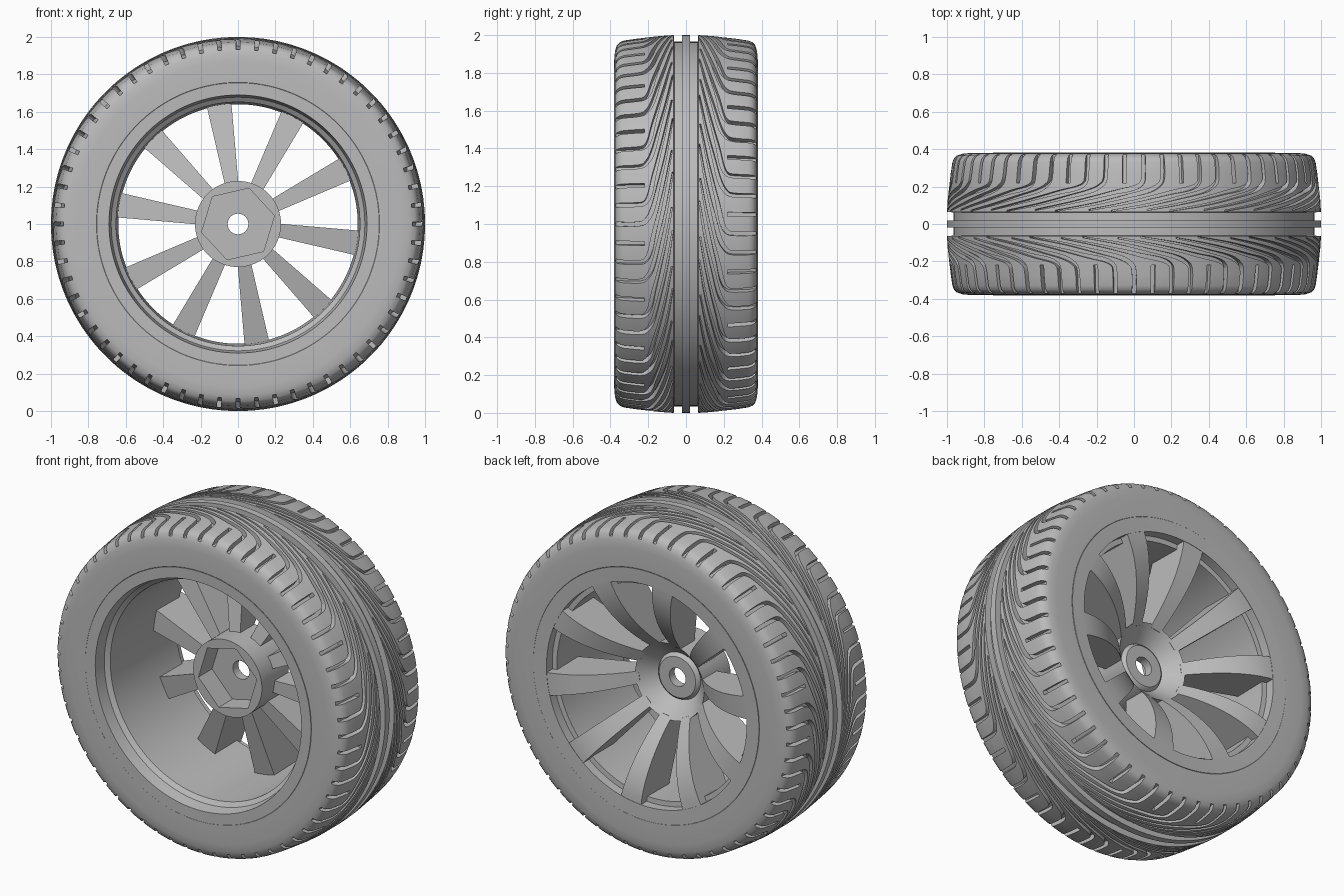
import bpy, bmesh, math
from mathutils import Vector

cube = bpy.data.objects.get("Cube")
if cube:
    bpy.data.objects.remove(cube, do_unlink=True)

# One grey for the whole wheel
grey = bpy.data.materials.new("plain_grey")
grey.use_nodes = True
colour = (0.5, 0.5, 0.5, 1)
grey.diffuse_color = colour
grey.node_tree.nodes["Principled BSDF"].inputs["Base Color"].default_value = colour
parts = []


def polar(r, degrees, y):
    """Point at radius r, angle clockwise from the top seen from the front."""
    a = math.radians(degrees)
    return Vector((r * math.sin(a), y, 1 + r * math.cos(a)))


def make(name, bm):
    bmesh.ops.recalc_face_normals(bm, faces=bm.faces)
    mesh = bpy.data.meshes.new(name)
    bm.to_mesh(mesh)
    bm.free()
    mesh.materials.append(grey)
    ob = bpy.data.objects.new(name, mesh)
    bpy.context.collection.objects.link(ob)
    return ob


def loft(bm, loops, ring=False):
    """Skin closed loops of points; cap the ends, or join them in a ring."""
    rows = [[bm.verts.new(p) for p in loop] for loop in loops]
    n = len(rows[0])
    pairs = list(zip(rows, rows[1:] + rows[:1])) if ring else list(zip(rows, rows[1:]))
    for a, b in pairs:
        for i in range(n):
            j = (i + 1) % n
            bm.faces.new((a[i], a[j], b[j], b[i]))
    if not ring:
        bm.faces.new(rows[0])
        bm.faces.new(rows[-1])


def lathe(name, profile, segments=144):
    bm = bmesh.new()
    step = 360 / segments
    loft(bm, [[polar(r, k * step, y) for r, y in profile] for k in range(segments)], True)
    return make(name, bm)


def cut(target, cutter):
    """Subtract the cutter and bake the result."""
    before = len(target.data.polygons)
    mod = target.modifiers.new("cut", "BOOLEAN")
    mod.operation = "DIFFERENCE"
    mod.object = cutter
    for solver in ("MANIFOLD", "EXACT"):
        mod.solver = solver
        graph = bpy.context.evaluated_depsgraph_get()
        graph.update()
        mesh = bpy.data.meshes.new_from_object(target.evaluated_get(graph))
        if len(mesh.polygons) > before:
            break
    target.modifiers.clear()
    target.data = mesh
    bpy.data.objects.remove(cutter, do_unlink=True)


def smooth_path(points, steps=4):
    """Catmull-Rom curve through the points."""
    pts = [Vector(p) for p in points]
    pts = [2 * pts[0] - pts[1]] + pts + [2 * pts[-1] - pts[-2]]
    out = []
    for a, b, c, d in zip(pts, pts[1:], pts[2:], pts[3:]):
        for k in range(steps):
            t = k / steps
            out.append(0.5 * (2 * b + (c - a) * t + (2 * a - 5 * b + 4 * c - d) * t * t
                              + (3 * b - a - 3 * c + d) * t ** 3))
    return out + [pts[-2]]


# Tyre: half section mirrored about the middle plane
half = [(1.0, 0.02), (0.965, 0.02), (0.965, 0.062), (1.0, 0.065), (0.996, 0.13),
        (0.988, 0.2), (0.98, 0.27), (0.971, 0.33), (0.963, 0.35), (0.947, 0.366),
        (0.915, 0.376), (0.87, 0.38), (0.757, 0.379), (0.745, 0.37)]
tyre = lathe("tyre", half + [(r, -y) for r, y in reversed(half)], 180)

# Tread grooves as (degrees, y) paths: sweep with leg, sweep round a tab, short slot
grooves = [
    [(-34, 0.07), (-22, 0.105), (-12, 0.145), (-5, 0.175), (-1.5, 0.205), (0, 0.25), (0, 0.4)],
    [(-23, 0.075), (-12, 0.11), (-3, 0.145), (3, 0.17), (8.5, 0.19), (11.3, 0.215),
     (12, 0.26), (12, 0.4)],
    [(6, 0.22), (6, 0.3), (6, 0.4)],
]
TABS = 20
pitch = 360 / TABS
unit = math.radians(1)
bm = bmesh.new()
for path in grooves:
    pts = smooth_path(path)
    sections = []
    for i, p in enumerate(pts):
        q, s = pts[max(i - 1, 0)], pts[min(i + 1, len(pts) - 1)]
        along = Vector(((s.x - q.x) * unit, s.y - q.y)).normalized()
        width = 0.011 if len(path) == 3 else 0.003 + 0.008 * min(1, 2 * i / len(pts))
        side = Vector((-along.y / unit, along.x)) * width
        sections.append((p + side, p - side))
    for side_sign, shift in ((-1, 0), (1, pitch / 2)):
        for k in range(TABS):
            turn = k * pitch + shift
            loops = []
            for a, b in sections:
                loops.append([polar(r, e.x + turn, side_sign * e.y) for e, r in
                              ((a, 0.975 - 0.115 * a.y), (b, 0.975 - 0.115 * b.y),
                               (b, 1.04), (a, 1.04))])
            loft(bm, loops)
cut(tyre, make("groove_cutter", bm))
parts.append(tyre)

# Rim barrel with a front lip and a stepped back edge
parts.append(lathe("rim", [(0.755, -0.381), (0.69, -0.38), (0.678, -0.31), (0.652, -0.29),
                           (0.64, 0.32), (0.67, 0.322), (0.67, 0.378), (0.69, 0.379),
                           (0.755, 0.381)]))


def dish(r):
    """Depth of the funnel-shaped outer face."""
    return 0.378 - 0.318 * ((0.69 - r) / 0.55) ** 2


# Hub with an axle hole and a hexagonal socket
hub = lathe("hub", [(0.055, -0.1), (0.23, -0.1), (0.23, dish(0.23)), (0.2, dish(0.2)),
                    (0.17, dish(0.17)), (0.14, dish(0.14)), (0.132, 0.075),
                    (0.122, 0.082), (0.055, 0.082)], 72)
bm = bmesh.new()
loft(bm, [[polar(0.2, 17 + 60 * k, y) for k in range(6)] for y in (-0.2, 0.03)])
cut(hub, make("socket_cutter", bm))
parts.append(hub)

# Ten tapered spokes between the hub and the barrel
bm = bmesh.new()
for k in range(10):
    loops = []
    for i in range(10):
        r = 0.218 + 0.472 * i / 9
        angle = -9 + 36 * k
        w = math.degrees((0.037 + 0.07 * (r - 0.23)) / r)
        front = 0.02 + 0.22 * (r - 0.23)
        back = dish(r) - 0.001
        loops.append([polar(r, angle - w, front), polar(r, angle + w, front),
                      polar(r, angle + w, back), polar(r, angle - w, back)])
    loft(bm, loops)
parts.append(make("spokes", bm))

# Smooth shading with sharp edges kept
bpy.ops.object.select_all(action="DESELECT")
for ob in parts:
    ob.select_set(True)
bpy.context.view_layer.objects.active = tyre
bpy.ops.object.shade_smooth_by_angle(angle=math.radians(30))
